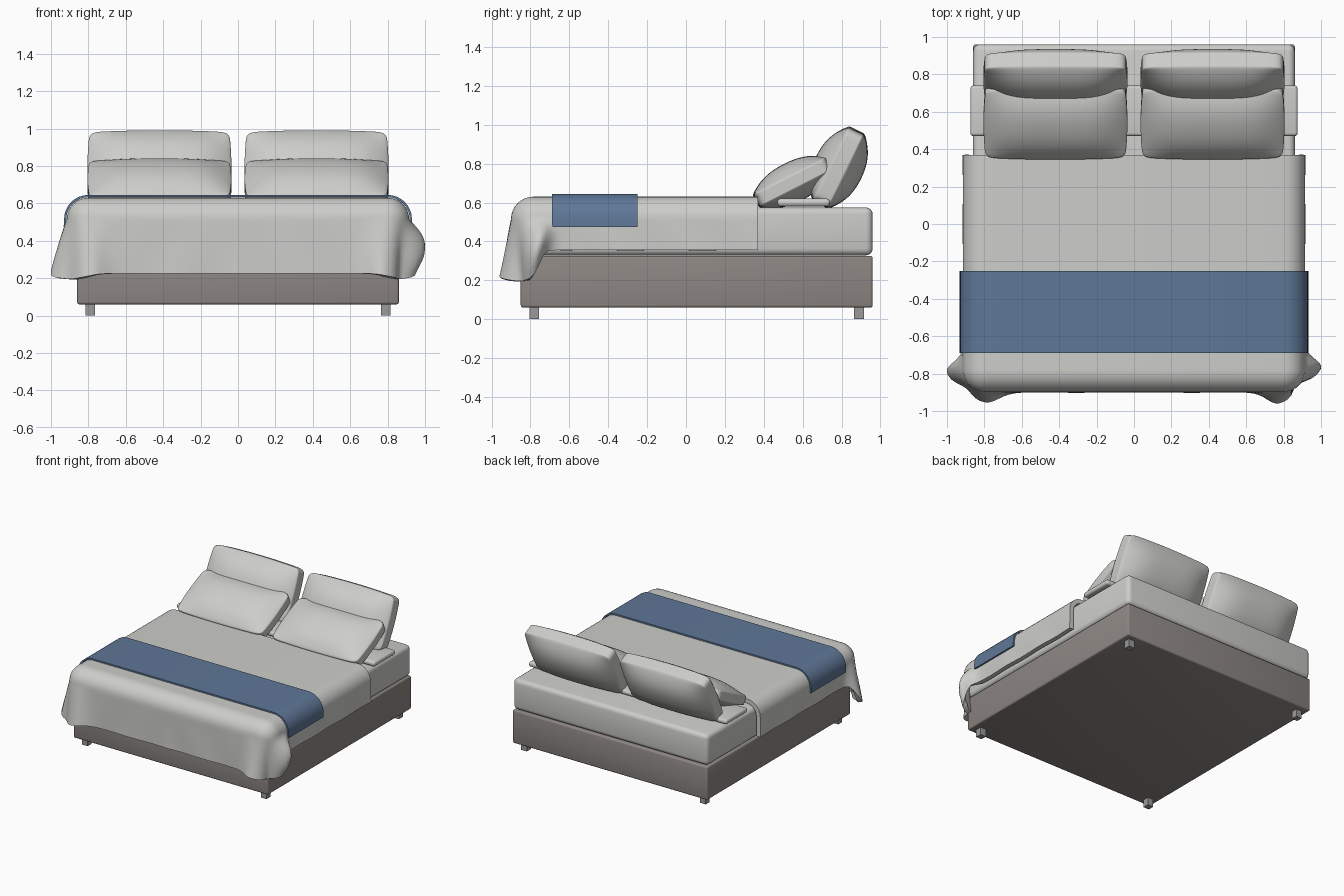
import bpy, bmesh, math
from mathutils import Vector, Matrix

old = bpy.data.objects.get("Cube")
if old:
    bpy.data.objects.remove(old, do_unlink=True)


def material(name, rgb):
    m = bpy.data.materials.new(name)
    m.use_nodes = True
    m.diffuse_color = (*rgb, 1)
    m.node_tree.nodes["Principled BSDF"].inputs["Base Color"].default_value = (*rgb, 1)
    return m


LINEN = material("linen grey", (0.61, 0.61, 0.59))
TAUPE = material("taupe upholstery", (0.27, 0.245, 0.23))
BLUE = material("runner blue", (0.115, 0.185, 0.31))
METAL = material("leg grey", (0.32, 0.32, 0.32))


def finish(name, bm, mat, angle=35, modifier=None, **settings):
    """Turn a bmesh into a shaded object, applying one optional modifier."""
    mesh = bpy.data.meshes.new(name)
    bm.to_mesh(mesh)
    bm.free()
    ob = bpy.data.objects.new(name, mesh)
    bpy.context.collection.objects.link(ob)
    mesh.materials.append(mat)
    bpy.ops.object.select_all(action='DESELECT')
    ob.select_set(True)
    bpy.context.view_layer.objects.active = ob
    if modifier:
        mod = ob.modifiers.new(modifier.title(), modifier)
        for key, value in settings.items():
            setattr(mod, key, value)
        bpy.ops.object.modifier_apply(modifier=mod.name)
    bpy.ops.object.shade_smooth_by_angle(angle=math.radians(angle))
    return ob


def box(name, low, high, mat, bevel=0, segments=4):
    low, high = Vector(low), Vector(high)
    bm = bmesh.new()
    bmesh.ops.create_cube(bm, size=1)
    for v in bm.verts:
        v.co = (low + high) / 2 + v.co * (high - low)
    if bevel:
        bmesh.ops.bevel(bm, geom=bm.edges[:], offset=bevel, segments=segments,
                        profile=0.5, affect='EDGES')
    return finish(name, bm, mat)


def sheet(name, rows, mat, thickness, cap=False):
    """Skin rows of points, optionally fill the last row, and thicken inward."""
    bm = bmesh.new()
    grid = [[bm.verts.new(p) for p in row] for row in rows]
    for a, b in zip(grid, grid[1:]):
        for i in range(len(a) - 1):
            bm.faces.new((a[i], a[i + 1], b[i + 1], b[i]))
    if cap:
        bm.faces.new(grid[-1])
    bmesh.ops.recalc_face_normals(bm, faces=bm.faces[:])
    bm.normal_update()
    top = max(bm.faces, key=lambda f: f.calc_center_median().z)
    if top.normal.z < 0:
        bmesh.ops.reverse_faces(bm, faces=bm.faces[:])
    return finish(name, bm, mat, 45, 'SOLIDIFY', thickness=thickness, offset=-1)


# Bed base, legs and mattress
box("bed_base", (-0.86, -0.85, 0.06), (0.86, 0.96, 0.325), TAUPE, 0.012, 3)
box("mattress", (-0.86, -0.85, 0.328), (0.86, 0.96, 0.575), LINEN, 0.035)
for side, x in (("left", 0.79), ("right", -0.79)):
    for end, y in (("front", -0.78), ("back", 0.89)):
        box(f"{end}_{side}_leg", (x - 0.025, y - 0.025, 0),
            (x + 0.025, y + 0.025, 0.065), METAL)

# Folded sheet slab under the pillows
box("folded_sheet", (-0.875, 0.47, 0.58), (0.875, 0.74, 0.62), LINEN, 0.017)

# Blanket: rounded shoulder, hanging skirt, flared folds at the front corners
HALF, FRONT, BACK, TOP = 0.915, -0.90, 0.37, 0.63
CORNER, SHOULDER = 0.12, 0.115
SIDE_LEN = BACK - FRONT - CORNER
ARC = CORNER * math.pi / 2
FRONT_LEN = HALF - CORNER


def plan(d):
    """Position and outward direction at distance d along half the hem."""
    if d < SIDE_LEN:
        return Vector((HALF, BACK - d, 0)), Vector((1, 0, 0))
    if d < SIDE_LEN + ARC:
        a = (d - SIDE_LEN) / CORNER
        n = Vector((math.cos(a), -math.sin(a), 0))
        return Vector((HALF - CORNER, FRONT + CORNER, 0)) + n * CORNER, n
    return Vector((HALF - CORNER - (d - SIDE_LEN - ARC), FRONT, 0)), Vector((0, -1, 0))


def bump(s, centre, width):
    return math.exp(-((s - centre) / width) ** 2)


def smooth(a, b, x):
    t = min(max((x - a) / (b - a), 0), 1)
    return t * t * (3 - 2 * t)


def skirt_point(d, t, side):
    """t runs from 0 at the shoulder to 1 at the hem."""
    p, n = plan(d)
    s = d - SIDE_LEN - ARC / 2
    hem = 0.355 + (0.225 - 0.355) * smooth(-0.17, -0.07, s)
    hem -= 0.03 * bump(s, 0, 0.1)
    z0 = TOP - SHOULDER
    if side > 0:
        swell = math.sin(math.pi * min(t * 0.85, 1))
        out = 0.085 * bump(s, -0.11, 0.06) * swell + 0.06 * bump(s, 0.12, 0.08) * t
        out -= 0.03 * bump(s, 0, 0.04) * t
    else:
        out = (0.085 * bump(s, -0.09, 0.06) + 0.055 * bump(s, 0.1, 0.09)) * t ** 0.9
    out += 0.003 * math.sin(d * 17 + t * 2) * t
    p = p + n * out
    return (side * p.x, p.y, z0 + (hem - z0) * t)


def shoulder_point(d, angle, side):
    p, n = plan(d)
    p = p - n * SHOULDER * (1 - math.cos(angle))
    return (side * p.x, p.y, TOP - SHOULDER * (1 - math.sin(angle)))


COLS, DROPS, STEPS = 110, 12, 8
dist = [(SIDE_LEN + ARC + FRONT_LEN) * i / COLS for i in range(COLS + 1)]
track = [(d, 1) for d in dist] + [(d, -1) for d in reversed(dist[:-1])]
rows = [[skirt_point(d, 1 - k / DROPS, side) for d, side in track] for k in range(DROPS)]
rows += [[shoulder_point(d, math.pi / 2 * k / STEPS, side) for d, side in track]
         for k in range(STEPS + 1)]
sheet("blanket", rows, LINEN, 0.035, cap=True)

# Runner laid across the foot of the bed
radius = SHOULDER + 0.015
half_profile = [(0.932, 0.475), (0.931, 0.5)]
for k in range(STEPS + 1):
    a = math.pi / 2 * k / STEPS
    half_profile.append((HALF - SHOULDER + radius * math.cos(a),
                         TOP - SHOULDER + radius * math.sin(a)))
profile = half_profile + [(-x, z) for x, z in reversed(half_profile)]
sheet("bed_runner", [[(x, y, z) for x, z in profile] for y in (-0.69, -0.25)], BLUE, 0.012)


# Pillows: puffed cushions leaning back
def pillow(name, centre, size, tilt):
    bm = bmesh.new()
    bmesh.ops.create_cube(bm, size=2)
    bmesh.ops.subdivide_edges(bm, edges=bm.edges[:], cuts=7, use_grid_fill=True)
    place = Matrix.Translation(centre) @ Matrix.Rotation(math.radians(tilt), 4, 'X')
    for v in bm.verts:
        u, l, w = v.co
        puff = 0.36 + 0.64 * (1 - u ** 4) * (1 - abs(l) ** 2.5)
        v.co = place @ Vector((u * size[0] * (1 - 0.03 * l * l),
                               l * size[1] * (1 - 0.05 * u * u),
                               w * size[2] * puff))
    finish(name, bm, LINEN, 60, 'SUBSURF', levels=2)


for side, x in (("left", 0.42), ("right", -0.42)):
    pillow(f"front_{side}_pillow", (x, 0.55, 0.705), (0.385, 0.215, 0.105), 27)
    pillow(f"back_{side}_pillow", (x, 0.785, 0.78), (0.385, 0.215, 0.13), 64)
